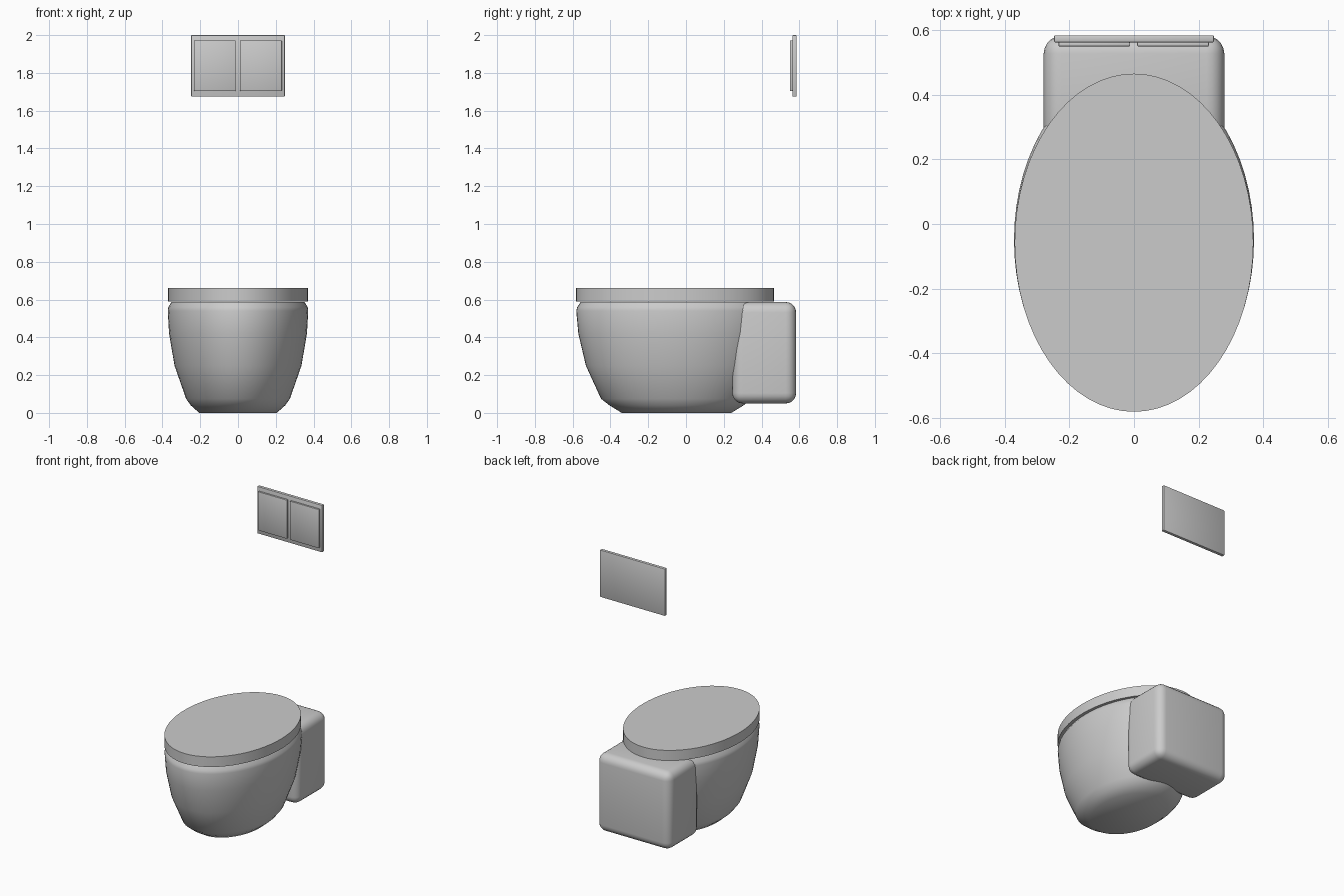
import bpy, bmesh
from math import cos, sin, tau, radians

cube = bpy.data.objects.get("Cube")
if cube:
    bpy.data.objects.remove(cube, do_unlink=True)

# One ceramic colour for everything
ceramic = bpy.data.materials.new("ceramic grey")
ceramic.use_nodes = True
ceramic.diffuse_color = (0.6, 0.6, 0.6, 1)
ceramic.node_tree.nodes["Principled BSDF"].inputs["Base Color"].default_value = (0.6, 0.6, 0.6, 1)


def finish(name, bm, bevel=0, segments=3, angle=30):
    bmesh.ops.recalc_face_normals(bm, faces=bm.faces)
    mesh = bpy.data.meshes.new(name)
    bm.to_mesh(mesh)
    bm.free()
    obj = bpy.data.objects.new(name, mesh)
    bpy.context.collection.objects.link(obj)
    mesh.materials.append(ceramic)
    bpy.ops.object.select_all(action="DESELECT")
    obj.select_set(True)
    bpy.context.view_layer.objects.active = obj
    if bevel:
        mod = obj.modifiers.new("rounded edges", "BEVEL")
        mod.width, mod.segments = bevel, segments
        bpy.ops.object.modifier_apply(modifier=mod.name)
    bpy.ops.object.shade_smooth_by_angle(angle=radians(angle))
    return obj


def box(name, low, high, bevel, segments):
    bm = bmesh.new()
    bmesh.ops.create_cube(bm, size=1)
    for v in bm.verts:
        for i in range(3):
            v.co[i] = low[i] if v.co[i] < 0 else high[i]
    return finish(name, bm, bevel, segments, 40)


def oval_loft(name, rings, centre_y, angle, count=64):
    """Stack of ovals, each given as (half width, half length, height)."""
    bm = bmesh.new()
    loops = [[bm.verts.new((a * cos(tau * i / count), centre_y + b * sin(tau * i / count), z))
              for i in range(count)] for a, b, z in rings]
    for lower, upper in zip(loops, loops[1:]):
        for i in range(count):
            j = (i + 1) % count
            bm.faces.new((lower[i], lower[j], upper[j], upper[i]))
    bm.faces.new(loops[0])
    bm.faces.new(loops[-1])
    return finish(name, bm, angle=angle)


# Bowl tapering to a small oval foot
oval_loft("bowl", [(0.205, 0.29, 0), (0.25, 0.355, 0.04), (0.275, 0.4, 0.075),
                   (0.336, 0.48, 0.25), (0.365, 0.52, 0.42), (0.372, 0.531, 0.54),
                   (0.369, 0.526, 0.56), (0.352, 0.508, 0.587)], -0.05, 42)

# Flat oval lid
oval_loft("lid", [(0.37, 0.524, 0.59), (0.37, 0.524, 0.66)], -0.058, 30)

# Rounded block behind the bowl
box("rear_housing", (-0.28, 0.245, 0.05), (0.28, 0.583, 0.587), 0.055, 5)

# Wall flush plate with two buttons
box("flush_plate", (-0.248, 0.563, 1.675), (0.248, 0.585, 2), 0.004, 2)
for name, left in (("right_flush_button", -0.234), ("left_flush_button", 0.01)):
    box(name, (left, 0.55, 1.704), (left + 0.222, 0.565, 1.972), 0.004, 2)
